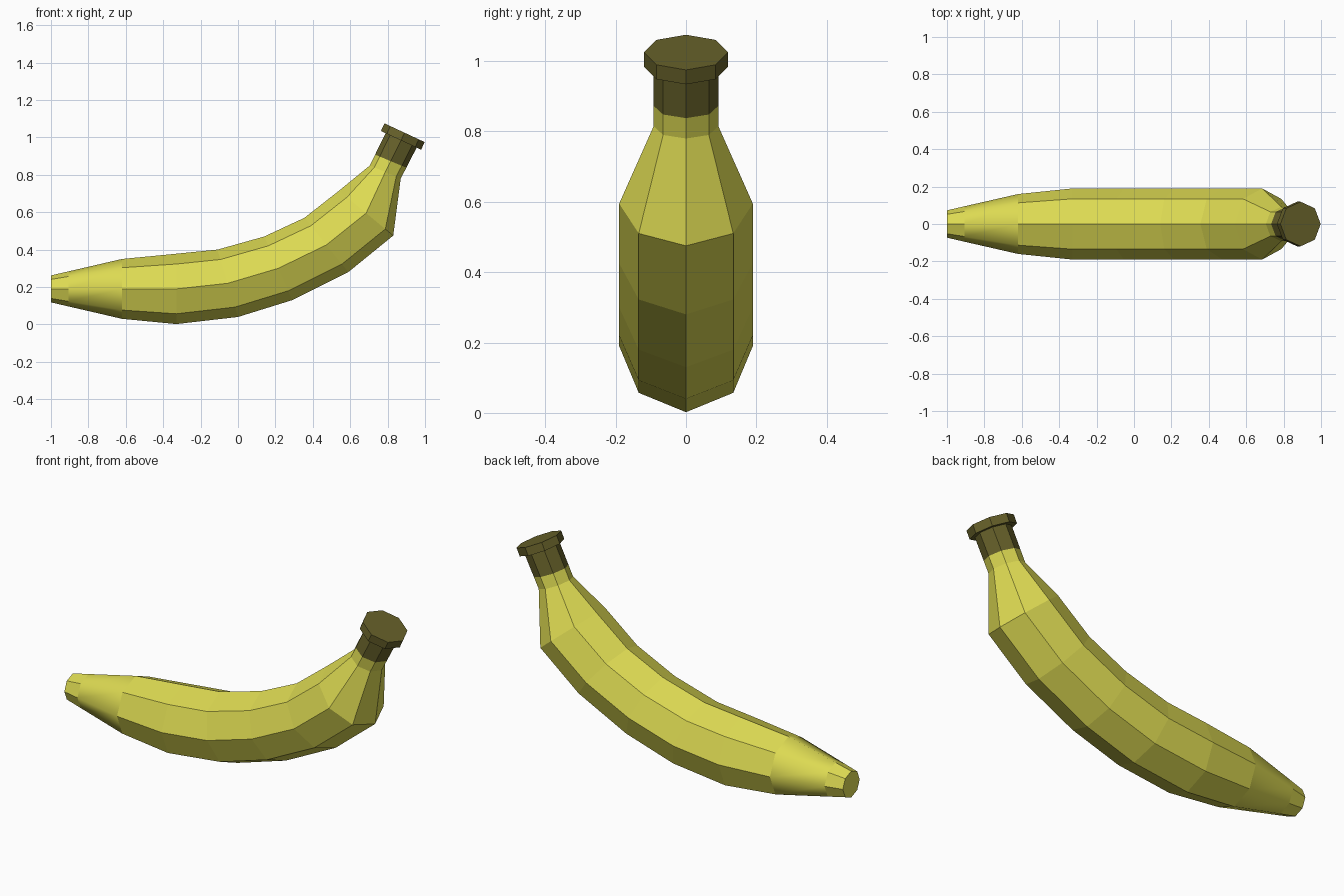
import bpy, bmesh, math
from mathutils import Vector

if "Cube" in bpy.data.objects:
    bpy.data.objects.remove(bpy.data.objects["Cube"])


def material(name, rgb):
    m = bpy.data.materials.new(name)
    m.diffuse_color = (*rgb, 1)
    m.use_nodes = True
    m.node_tree.nodes["Principled BSDF"].inputs["Base Color"].default_value = m.diffuse_color
    return m


yellow = material("peel yellow", (0.72, 0.70, 0.085))
brown = material("stem olive brown", (0.135, 0.12, 0.023))


def loft(name, rings, mats):
    """Skin octagons; each ring is upper point (x, z), lower point (x, z), half width."""
    bm = bmesh.new()
    loops = []
    for tx, tz, bx, bz, w in rings:
        top, bot = Vector((tx, 0, tz)), Vector((bx, 0, bz))
        mid, half = (top + bot) / 2, (top - bot) / 2
        loops.append([bm.verts.new(mid + half * math.cos(a) + Vector((0, w * math.sin(a), 0)))
                      for a in (i * math.pi / 4 for i in range(8))])
    bands = []
    for a, b in zip(loops, loops[1:]):
        bands.append([bm.faces.new((a[i], a[(i + 1) % 8], b[(i + 1) % 8], b[i]))
                      for i in range(8)])
    bm.faces.new(loops[0])
    bm.faces.new(loops[-1])
    bmesh.ops.recalc_face_normals(bm, faces=bm.faces[:])
    me = bpy.data.meshes.new(name)
    for m in mats:
        me.materials.append(m)
    return bm, me, bands


def finish(bm, me):
    bm.to_mesh(me)
    bm.free()
    bpy.context.collection.objects.link(bpy.data.objects.new(me.name, me))


# Curved peel body with the blossom tip, shoulders and neck
bm, me, bands = loft("banana_body", [
    (-1.00, 0.262, -1.00, 0.118, 0.073),
    (-0.905, 0.284, -0.905, 0.096, 0.095),
    (-0.62, 0.350, -0.62, 0.030, 0.160),
    (-0.33, 0.378, -0.33, 0.002, 0.190),
    (-0.11, 0.400, 0.00, 0.040, 0.190),
    (0.14, 0.470, 0.29, 0.130, 0.190),
    (0.355, 0.570, 0.59, 0.280, 0.190),
    (0.54, 0.715, 0.83, 0.475, 0.190),
    (0.705, 0.850, 0.87, 0.780, 0.092),
    (0.733, 0.908, 0.900, 0.838, 0.092),
    (0.790, 1.025, 0.955, 0.945, 0.092),
], [yellow, brown])
for f in bands[1]:          # softly shaded taper near the tip
    f.smooth = True
for f in bands[-1]:         # dark stem
    f.material_index = 1
finish(bm, me)

# Flat cut end of the stem
bm, me, _ = loft("stem_cap", [
    (0.764, 1.034, 0.979, 0.934, 0.119),
    (0.783, 1.075, 0.998, 0.975, 0.119),
], [brown])
finish(bm, me)
